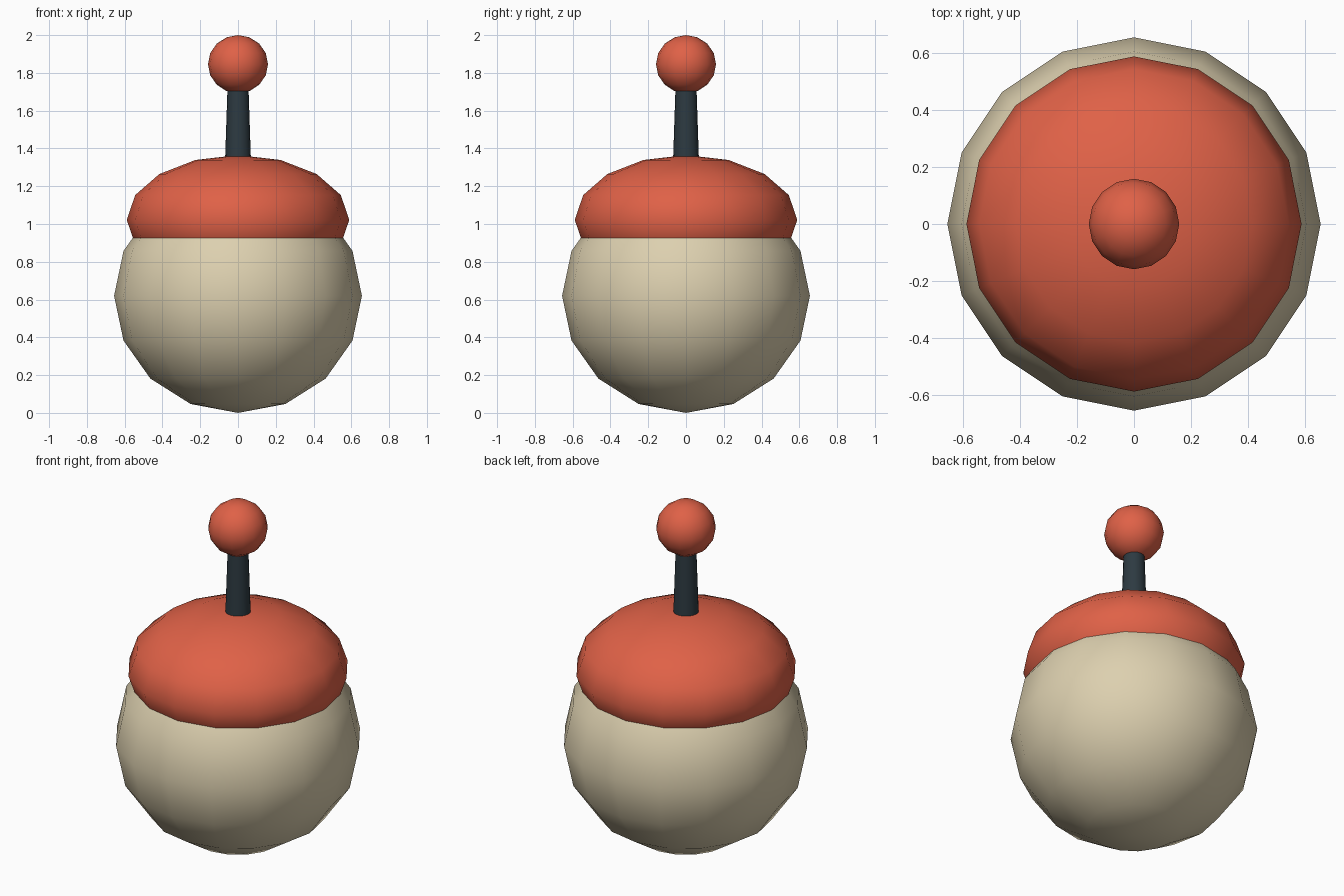
import bpy

cube = bpy.data.objects.get("Cube")
if cube:
    bpy.data.objects.remove(cube, do_unlink=True)


def material(name, rgb):
    mat = bpy.data.materials.new(name)
    mat.use_nodes = True
    color = (*rgb, 1.0)
    mat.diffuse_color = color
    mat.node_tree.nodes["Principled BSDF"].inputs["Base Color"].default_value = color
    return mat


def finish(name, mat, angle):
    obj = bpy.context.object
    obj.name = obj.data.name = name
    obj.data.materials.append(mat)
    bpy.ops.object.transform_apply(location=False, rotation=False, scale=True)
    bpy.ops.object.shade_smooth_by_angle(angle=angle)
    return obj


def ellipsoid(name, mat, z, radius, half_height):
    bpy.ops.mesh.primitive_uv_sphere_add(segments=16, ring_count=8, radius=1,
                                         location=(0, 0, z))
    bpy.context.object.scale = (radius, radius, half_height)
    return finish(name, mat, 1.2)


cream = material("cream", (0.72, 0.63, 0.43))
coral = material("coral red", (0.74, 0.12, 0.063))
slate = material("dark slate", (0.026, 0.042, 0.053))

# Round body, with the cap overlapping it so the shared edge is flat
ellipsoid("body", cream, 0.62, 0.656, 0.62)
ellipsoid("cap", coral, 1.022, 0.589, 0.343)

# Tapered stem, sunk into the cap and the knob
bpy.ops.mesh.primitive_cone_add(vertices=16, radius1=0.073, radius2=0.053,
                                depth=0.6, location=(0, 0, 1.5))
finish("stem", slate, 0.7)

# Knob on the tip
ellipsoid("knob", coral, 1.846, 0.159, 0.154)
